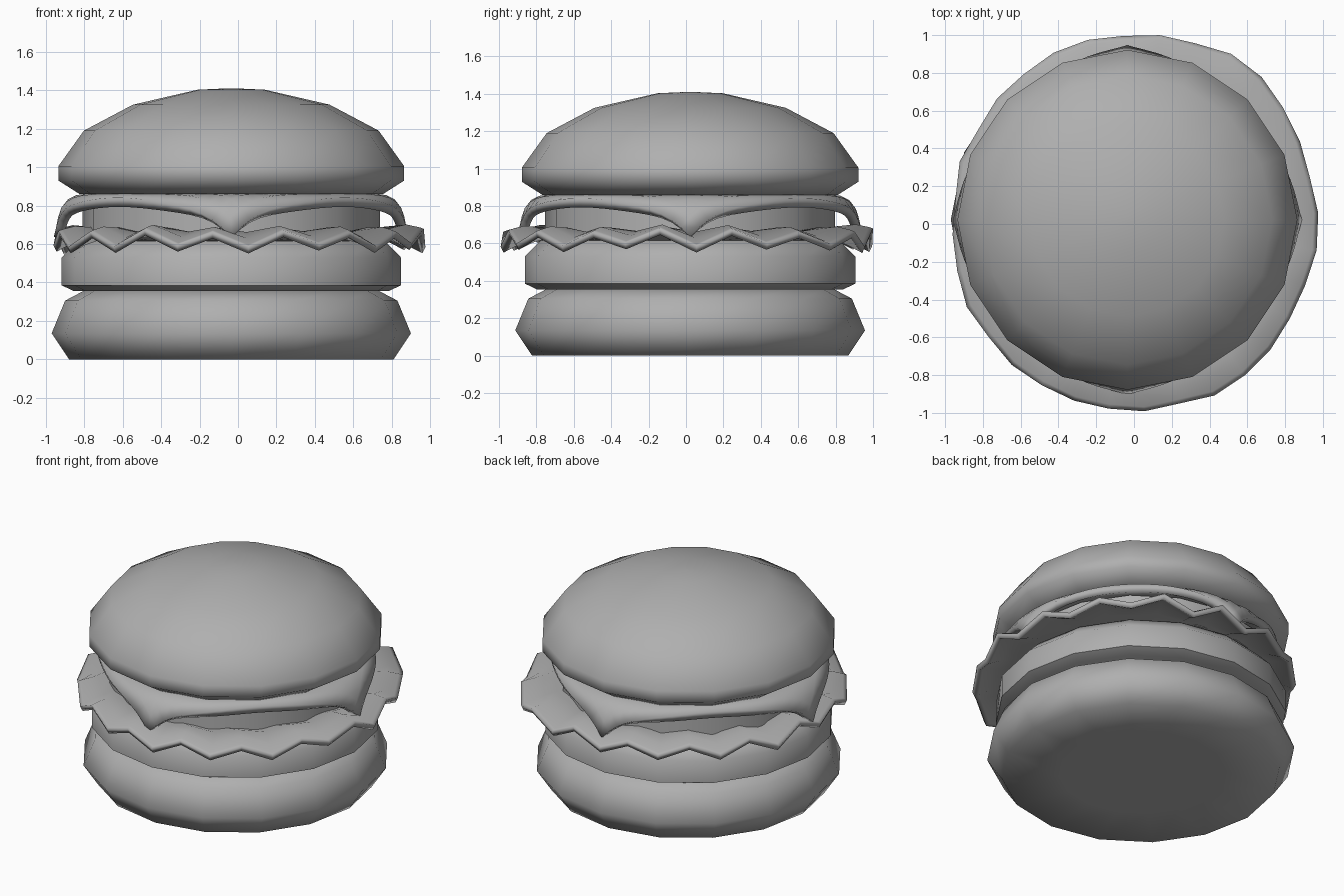
import bpy, math, random

if "Cube" in bpy.data.objects:
    bpy.data.objects.remove(bpy.data.objects["Cube"])

random.seed(4)
CX, CY = -0.035, 0.022      # the stack sits slightly off the lettuce centre

grey = bpy.data.materials.new("dark_grey")
grey.diffuse_color = (0.43, 0.43, 0.43, 1)
grey.use_nodes = True
grey.node_tree.nodes["Principled BSDF"].inputs["Base Color"].default_value = grey.diffuse_color


def make(name, verts, faces, angle=60, thickness=0, offset=0):
    mesh = bpy.data.meshes.new(name)
    mesh.from_pydata(verts, [], faces)
    mesh.materials.append(grey)
    obj = bpy.data.objects.new(name, mesh)
    bpy.context.collection.objects.link(obj)
    bpy.ops.object.select_all(action='DESELECT')
    obj.select_set(True)
    bpy.context.view_layer.objects.active = obj
    bpy.ops.object.shade_smooth_by_angle(angle=math.radians(angle))
    if thickness:
        mod = obj.modifiers.new("thickness", 'SOLIDIFY')
        mod.thickness = thickness
        mod.offset = offset
    return obj


def ring_faces(rings, n):
    return [(a * n + i, a * n + (i + 1) % n, (a + 1) * n + (i + 1) % n, (a + 1) * n + i)
            for a in range(rings - 1) for i in range(n)]


def lathe(name, profile, n=16):
    """Closed round solid from (radius, z) points listed bottom to top."""
    verts = [(CX + r * math.cos(math.tau * i / n), CY + r * math.sin(math.tau * i / n), z)
             for r, z in profile for i in range(n)]
    faces = ring_faces(len(profile), n)
    last = (len(profile) - 1) * n
    faces += [tuple(reversed(range(n))), tuple(range(last, last + n))]
    return make(name, verts, faces)


# Buns, patty and tomato
lathe("bottom_bun", [(0.5, 0), (0.845, 0), (0.935, 0.135), (0.865, 0.305), (0.77, 0.355)])
lathe("patty", [(0.82, 0.355), (0.883, 0.385), (0.883, 0.53), (0.80, 0.615)])
lathe("tomato", [(0.775, 0.64), (0.775, 0.80)])
lathe("top_bun", [(0.5, 0.86), (0.79, 0.86), (0.90, 0.93), (0.90, 1.005), (0.767, 1.19),
                  (0.512, 1.325), (0.175, 1.403), (0.02, 1.41)])

# Lettuce: a disc whose rim ruffles up and down, with one fuller lobe
N = 32
phase = math.radians(-98)
jitter = [(random.uniform(-0.015, 0.015), random.uniform(-0.012, 0.012)) for _ in range(N)]
rings = [(0.05, 0.63, 0), (0.70, 0.635, 0), (0.80, 0.658, 0.012),
         (0.90, 0.648, 0.03), (0.965, 0.625, 0.038), (0.988, 0.615, 0.04)]
verts = []
for r, z, amp in rings:
    for i, (jr, jz) in enumerate(jitter):
        a = phase + math.tau * i / N
        turn = (math.degrees(a) - 55 + 180) % 360 - 180
        rr = r + (jr + 0.055 * math.exp(-(turn / 15) ** 2)) * amp / 0.04
        zz = z + (amp if i % 2 == 0 else -amp) + jz * amp / 0.04
        verts.append((0.972 * rr * math.cos(a), rr * math.sin(a), zz))
faces = [tuple(range(N))] + ring_faces(len(rings), N)
make("lettuce", verts, faces, thickness=0.036)

# Cheese: a square slice turned 45 degrees, its rounded corners bent down over the rim
G, HALF, START, BEND, LIMIT, TOP = 20, 0.84, 0.77, 0.13, 1.35, 0.86
verts = []
for j in range(G + 1):
    for i in range(G + 1):
        u, v = HALF * (2 * i / G - 1), HALF * (2 * j / G - 1)
        a = math.atan2(v, u)
        d = math.hypot(u, v) * (1 - 0.10 * math.sin(2 * a) ** 4)
        a += math.pi / 4
        arc = max(0, d - START)
        t = min(arc / BEND, LIMIT)
        rest = arc - t * BEND
        r = min(d, START) + BEND * math.sin(t) + rest * math.cos(t)
        drop = BEND * (1 - math.cos(t)) + rest * math.sin(t)
        verts.append((CX + r * math.cos(a), CY + r * math.sin(a), TOP - drop))
W = G + 1
faces = [(j * W + i, j * W + i + 1, (j + 1) * W + i + 1, (j + 1) * W + i)
         for j in range(G) for i in range(G)]
make("cheese", verts, faces, thickness=0.05, offset=-1)
